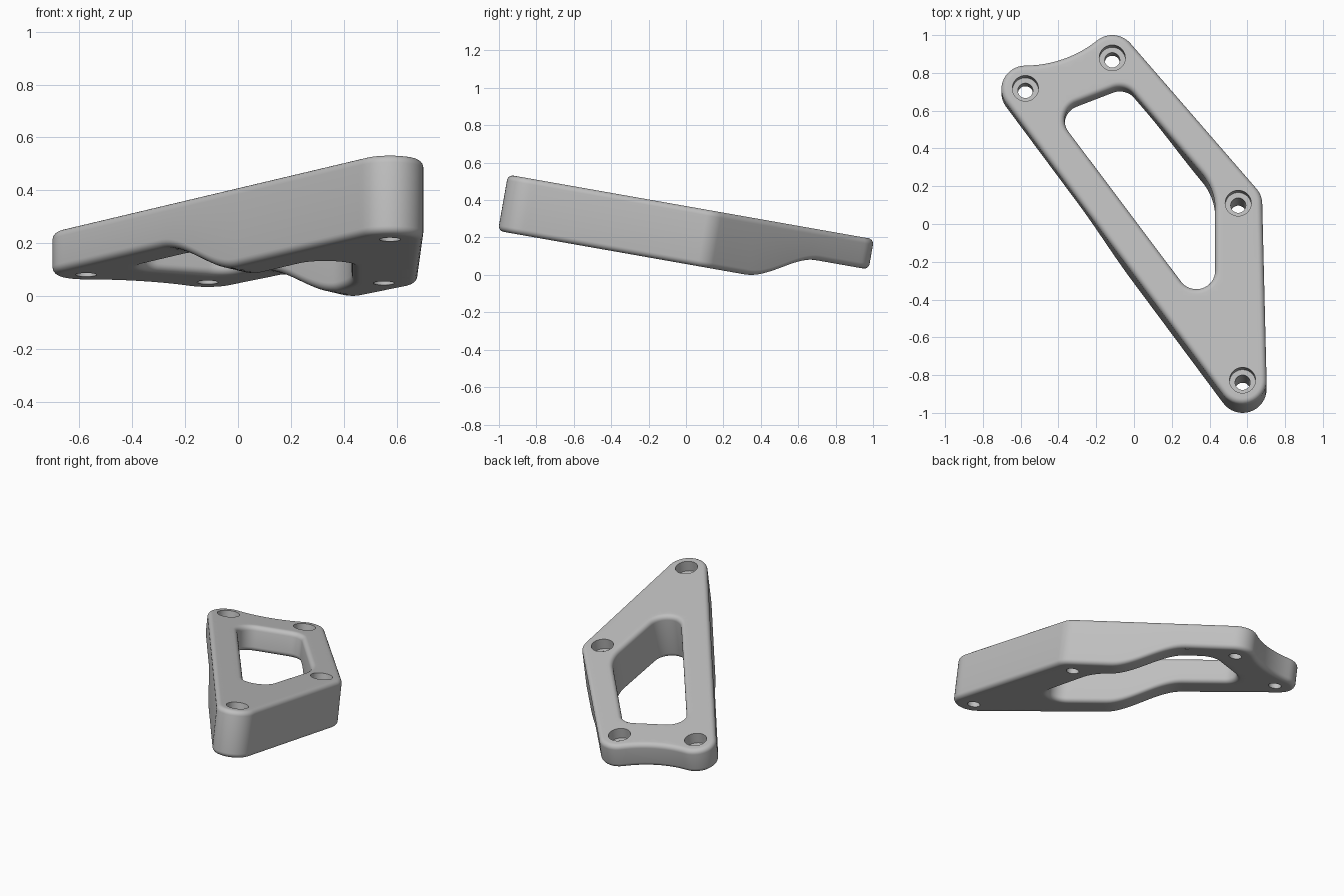
import bpy, bmesh, math
from mathutils import Vector, Matrix
from mathutils.geometry import delaunay_2d_cdt

if "Cube" in bpy.data.objects:
    bpy.data.objects.remove(bpy.data.objects["Cube"])

TILT = math.radians(10)
THICK, THIN = 0.305, 0.164      # plate thickness at front and back
FILLET = 0.03
BORE_R, HOLE_R, BORE_DEPTH = 0.069, 0.04, 0.07

HOLES = [Vector(p) for p in ((0.573, -0.84), (0.55, 0.112), (-0.117, 0.893), (-0.577, 0.729))]
BOSS_R, SCOOP_R = 0.127, 0.61


def underside(p):
    """Height of the bottom: a thick front easing into a thin back along a slanted line."""
    t = (-0.8 * p.x + 0.6 * p.y + 0.14) / 0.46
    t = max(0.0, min(1.0, t))
    return -THICK + (THICK - THIN) * t * t * (3 - 2 * t)


def tangent_loop(circles, step=0.025):
    """Closed outline around circles (negative radius = concave); gives (point, normal)."""
    n = len(circles)
    angles = []
    for i in range(n):
        (c1, r1), (c2, r2) = circles[i], circles[(i + 1) % n]
        d = c2 - c1
        ratio = max(-1.0, min(1.0, (r1 - r2) / d.length))
        angles.append(math.atan2(d.y, d.x) - math.acos(ratio))
    raw = []
    for i, (c, r) in enumerate(circles):
        a0 = angles[i - 1]
        sweep = (angles[i] - a0 + math.pi) % (2 * math.pi) - math.pi
        for k in range(17):
            a = a0 + sweep * k / 16
            m = Vector((math.cos(a), math.sin(a)))
            raw.append((c + m * r, m))
    # subdivide the long straight runs and drop repeated points
    out = []
    for i, (p, m) in enumerate(raw):
        q = raw[(i + 1) % len(raw)][0]
        length = (q - p).length
        if length < 1e-3:
            continue
        cuts = max(1, int(length / step)) if length > 0.06 else 1
        out += [(p.lerp(q, k / cuts), m) for k in range(cuts)]
    return out


def circle(c, r, n=40):
    return [c + Vector((math.cos(2 * math.pi * k / n), math.sin(2 * math.pi * k / n))) * r
            for k in range(n)]


def inside(p, poly):
    hit = False
    for i, a in enumerate(poly):
        b = poly[i - 1]
        if (a.y > p.y) != (b.y > p.y) and p.x < (b.x - a.x) * (p.y - a.y) / (b.y - a.y) + a.x:
            hit = not hit
    return hit


def bridge(bm, rings):
    loops = [[bm.verts.new(co) for co in ring] for ring in rings]
    for a, b in zip(loops, loops[1:]):
        for i in range(len(a)):
            j = (i + 1) % len(a)
            bm.faces.new((a[i], a[j], b[j], b[i]))


def wall(bm, loop, side):
    """Upright wall with rounded top and bottom edges; side = -1 outer, +1 opening."""
    rings = []
    arc = [math.pi / 2 * k / 6 for k in range(7)]
    for bottom, steps in ((False, arc), (True, arc[::-1])):
        for a in steps:
            ring = []
            for p, m in loop:
                q = p + m * side * FILLET * (1 - math.sin(a))
                drop = FILLET * (1 - math.cos(a))
                ring.append((q.x, q.y, underside(q) + drop if bottom else -drop))
            rings.append(ring)
    bridge(bm, rings)
    return [p + m * side * FILLET for p, m in loop]


def cap(bm, outer, voids, height):
    """Fill the region between the outer loop and the voids."""
    pts, edges = [], []
    for loop in [outer] + voids:
        s, n = len(pts), len(loop)
        pts += loop
        edges += [(s + i, s + (i + 1) % n) for i in range(n)]
    solid = lambda p: inside(p, outer) and not any(inside(p, v) for v in voids)
    border = list(pts)
    for i in range(-26, 27):
        for j in range(-36, 38):
            p = Vector((i * 0.028, j * 0.028))
            if solid(p) and min((p - q).length_squared for q in border) > 0.00015:
                pts.append(p)
    vs, _, fs, *_ = delaunay_2d_cdt(pts, edges, [], 0, 1e-6)
    verts = [bm.verts.new((v.x, v.y, height(v))) for v in vs]
    for f in fs:
        mid = sum((vs[k] for k in f), Vector((0, 0))) / len(f)
        if solid(mid):
            bm.faces.new([verts[k] for k in f])


bm = bmesh.new()

# outer outline: four bosses with a concave scoop between the last two
h2, h3 = HOLES[2], HOLES[3]
d = h3 - h2
reach = math.sqrt((SCOOP_R + BOSS_R) ** 2 - (d.length / 2) ** 2)
scoop = (h2 + h3) / 2 + Vector((d.y, -d.x)).normalized() * reach
bosses = [(h, BOSS_R) for h in HOLES]
outline = tangent_loop(bosses[:3] + [(scoop, -SCOOP_R)] + bosses[3:])
outer = wall(bm, outline, -1)

# central opening
opening = tangent_loop([(Vector((0.328, -0.246)), 0.1), (Vector((0.128, 0.082)), 0.3),
                        (Vector((-0.077, 0.636)), 0.1), (Vector((-0.269, 0.561)), 0.1)])
inner = wall(bm, opening, 1)

# counterbored screw holes
for h in HOLES:
    big, small = circle(h, BORE_R), circle(h, HOLE_R)
    bridge(bm, [[(p.x, p.y, 0) for p in big],
                [(p.x, p.y, -BORE_DEPTH) for p in big],
                [(p.x, p.y, -BORE_DEPTH) for p in small],
                [(p.x, p.y, underside(p)) for p in small]])

# top and bottom faces
cap(bm, outer, [inner] + [circle(h, BORE_R) for h in HOLES], lambda p: 0.0)
cap(bm, outer, [inner] + [circle(h, HOLE_R) for h in HOLES], underside)

bmesh.ops.remove_doubles(bm, verts=bm.verts, dist=2e-5)
bmesh.ops.recalc_face_normals(bm, faces=bm.faces)

# tilt the plate, then centre it and stand it on the ground
bmesh.ops.transform(bm, matrix=Matrix.Rotation(-TILT, 4, 'X'), verts=bm.verts)
lo = [min(v.co[k] for v in bm.verts) for k in range(3)]
hi = [max(v.co[k] for v in bm.verts) for k in range(3)]
shift = Vector((-(lo[0] + hi[0]) / 2, -(lo[1] + hi[1]) / 2, -lo[2]))
bmesh.ops.translate(bm, vec=shift, verts=bm.verts)

mesh = bpy.data.meshes.new("bracket_plate")
bm.to_mesh(mesh)
bm.free()
plate = bpy.data.objects.new("bracket_plate", mesh)
bpy.context.collection.objects.link(plate)
grey = bpy.data.materials.new("light grey")
grey.diffuse_color = (0.52, 0.52, 0.52, 1)
grey.use_nodes = True
grey.node_tree.nodes["Principled BSDF"].inputs["Base Color"].default_value = grey.diffuse_color
mesh.materials.append(grey)

bpy.context.view_layer.objects.active = plate
plate.select_set(True)
bpy.ops.object.shade_smooth_by_angle(angle=math.radians(35))
